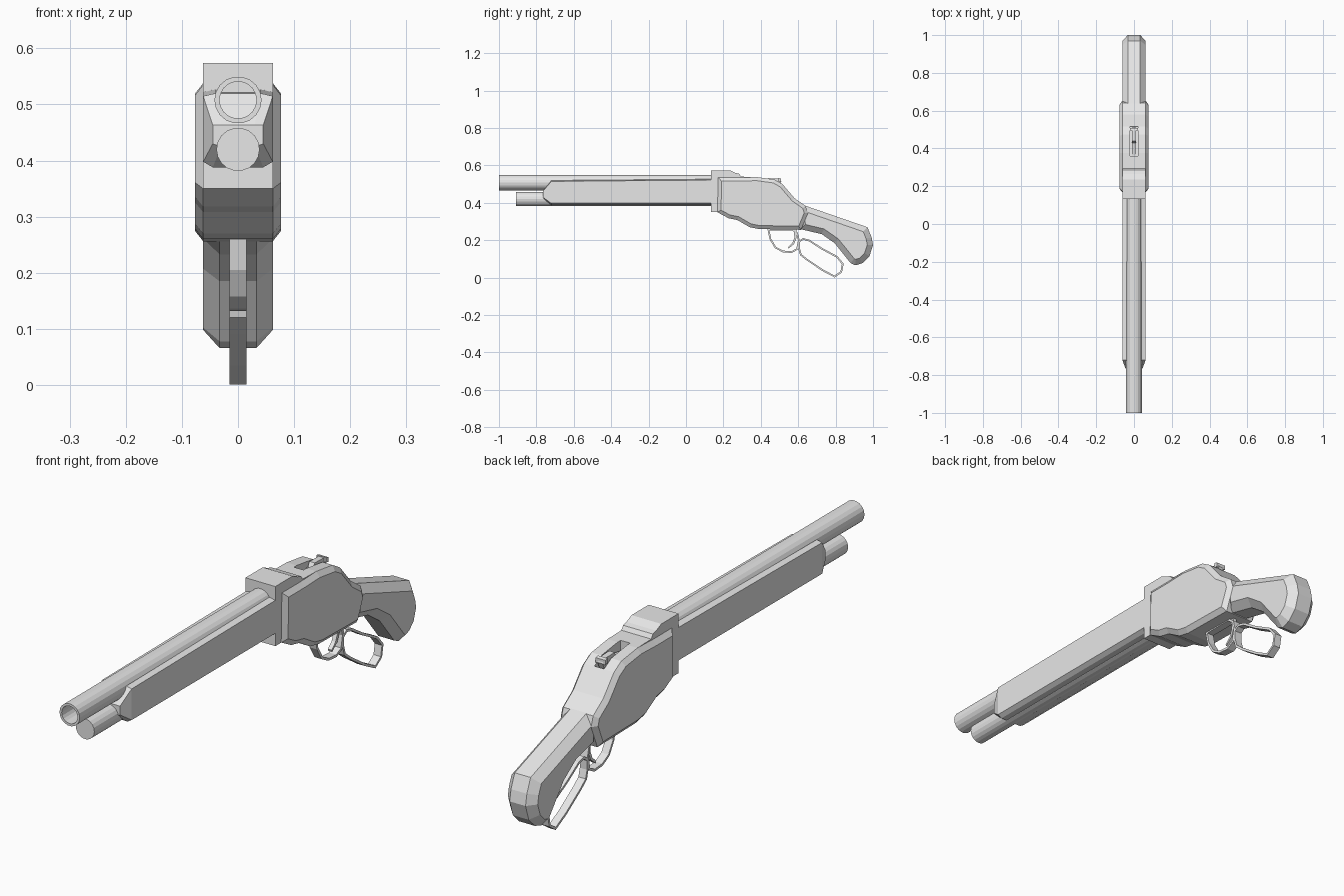
import bpy, bmesh, math
from mathutils import Vector

if "Cube" in bpy.data.objects:
    bpy.data.objects.remove(bpy.data.objects["Cube"])

steel = bpy.data.materials.new("plain_grey")
steel.diffuse_color = (0.8, 0.8, 0.8, 1)
steel.use_nodes = True
steel.node_tree.nodes["Principled BSDF"].inputs["Base Color"].default_value = steel.diffuse_color


def make(name, rings, caps=True, closed=False):
    """Skin a list of equal-length point rings into one object."""
    bm = bmesh.new()
    rows = [[bm.verts.new(p) for p in r] for r in rings]
    n = len(rows[0])
    pairs = list(zip(rows, rows[1:])) + ([(rows[-1], rows[0])] if closed else [])
    for a, b in pairs:
        for i in range(n):
            j = (i + 1) % n
            bm.faces.new((a[i], a[j], b[j], b[i]))
    if caps and not closed:
        bm.faces.new(rows[0])
        bm.faces.new(rows[-1])
    bmesh.ops.recalc_face_normals(bm, faces=bm.faces)
    me = bpy.data.meshes.new(name)
    bm.to_mesh(me)
    bm.free()
    me.materials.append(steel)
    ob = bpy.data.objects.new(name, me)
    bpy.context.collection.objects.link(ob)
    return ob


def inset(pts, d):
    """Move every edge of a closed (y, z) outline inward by d."""
    n = len(pts)
    area = sum(pts[i - 1][0] * pts[i][1] - pts[i][0] * pts[i - 1][1] for i in range(n))
    s = 1 if area > 0 else -1
    out = []
    for i in range(n):
        p0, p, p1 = (Vector(pts[k % n]) for k in (i - 1, i, i + 1))
        a, b = (p - p0).normalized(), (p1 - p).normalized()
        na, nb = Vector((-a.y, a.x)) * s, Vector((-b.y, b.x)) * s
        m = (na + nb) / max(0.5, 1 + na.dot(nb))
        out.append(tuple(p + m * d))
    return out


def at(x, pts):
    return [(x, y, z) for y, z in pts]


def slab(name, pts, w, edge=0, chamfer=0):
    """Side outline extruded to +-w, with optional chamfered rims."""
    rings = [at(-w, pts), at(w, pts)]
    if edge:
        small = inset(pts, chamfer)
        rings = [at(-w - edge, small)] + rings + [at(w + edge, small)]
    return make(name, rings)


def band(name, pts, w, t):
    """Closed strap following a side outline."""
    inner = inset(pts, t)
    return make(name, [at(-w, pts), at(w, pts), at(w, inner), at(-w, inner)], closed=True)


def lathe(name, prof, z, n=18):
    return make(name, [[(r * math.cos(2 * math.pi * i / n), y, z + r * math.sin(2 * math.pi * i / n))
                        for i in range(n)] for r, y in prof])


# barrel with open bore, and magazine tube below it
lathe("barrel", [(0.033, -0.6), (0.033, -1), (0.042, -1), (0.042, 0.16)], 0.508)
lathe("magazine_tube", [(0.0385, -0.908), (0.0385, 0.16)], 0.42)


# fore-end with tapered nose
def section(y, half):
    return [(x, y, z) for x, z in half] + [(-x, y, z) for x, z in reversed(half)]


nose = [(0.03, 0.463), (0.045, 0.463), (0.045, 0.43), (0.03, 0.425)]
full = [(0.04, 0.52), (0.062, 0.515), (0.062, 0.398), (0.045, 0.388)]
back = [(0.04, 0.527), (0.062, 0.522), (0.062, 0.398), (0.045, 0.388)]
make("fore_end", [section(-0.765, nose), section(-0.72, full), section(0.14, back)])

# receiver core with stepped top
tail = [(0.377, 0.538), (0.473, 0.525), (0.516, 0.50), (0.58, 0.425), (0.64, 0.383),
        (0.652, 0.345), (0.615, 0.256), (0.39, 0.26), (0.34, 0.27), (0.275, 0.308),
        (0.227, 0.318), (0.168, 0.35)]
receiver = slab("receiver", [(0.133, 0.35), (0.133, 0.574), (0.235, 0.574), (0.265, 0.56),
                             (0.285, 0.555), (0.295, 0.54)] + tail, 0.062)

# bulged receiver sides with chamfered rims
cheek = [(0.172, 0.535), (0.285, 0.535)] + tail
for side, name in ((1, "right_cheek"), (-1, "left_cheek")):
    make(name, [at(side * 0.055, cheek), at(side * 0.062, cheek),
                at(side * 0.077, inset(cheek, 0.019))])

# hammer slot in the top
slot = slab("slot_cutter", [(0.36, 0.6), (0.515, 0.6), (0.515, 0.48), (0.36, 0.5)], 0.02)
slot.hide_render = True
slot.hide_viewport = True
cut = receiver.modifiers.new("slot", 'BOOLEAN')
cut.operation = 'DIFFERENCE'
cut.object = slot
slab("hammer", [(0.362, 0.49), (0.362, 0.505), (0.43, 0.515), (0.44, 0.532), (0.505, 0.53),
                (0.51, 0.515), (0.49, 0.47)], 0.011)
slab("hammer_spur", [(0.495, 0.515), (0.495, 0.533), (0.508, 0.53), (0.508, 0.512)], 0.02)

# curved pistol-style stock
slab("stock", [(0.60, 0.398), (0.64, 0.384), (0.97, 0.27), (0.992, 0.217), (1.0, 0.174),
               (0.981, 0.115), (0.944, 0.078), (0.906, 0.066), (0.88, 0.078),
               (0.794, 0.185), (0.725, 0.233), (0.61, 0.26)], 0.033, 0.029, 0.03)

# trigger guard, lever loop and trigger
band("trigger_guard", [(0.435, 0.262), (0.447, 0.205), (0.475, 0.158), (0.516, 0.136),
                       (0.565, 0.132), (0.598, 0.15), (0.608, 0.20), (0.598, 0.24),
                       (0.57, 0.262)], 0.015, 0.009)
band("lever_loop", [(0.60, 0.155), (0.60, 0.195), (0.625, 0.212), (0.66, 0.203),
                    (0.73, 0.158), (0.81, 0.115), (0.843, 0.075), (0.834, 0.028),
                    (0.795, 0.001), (0.73, 0.035), (0.645, 0.092), (0.61, 0.12)], 0.015, 0.009)
slab("trigger", [(0.575, 0.26), (0.59, 0.26), (0.592, 0.215), (0.578, 0.18), (0.548, 0.155),
                 (0.545, 0.163), (0.568, 0.185), (0.58, 0.215)], 0.008)
